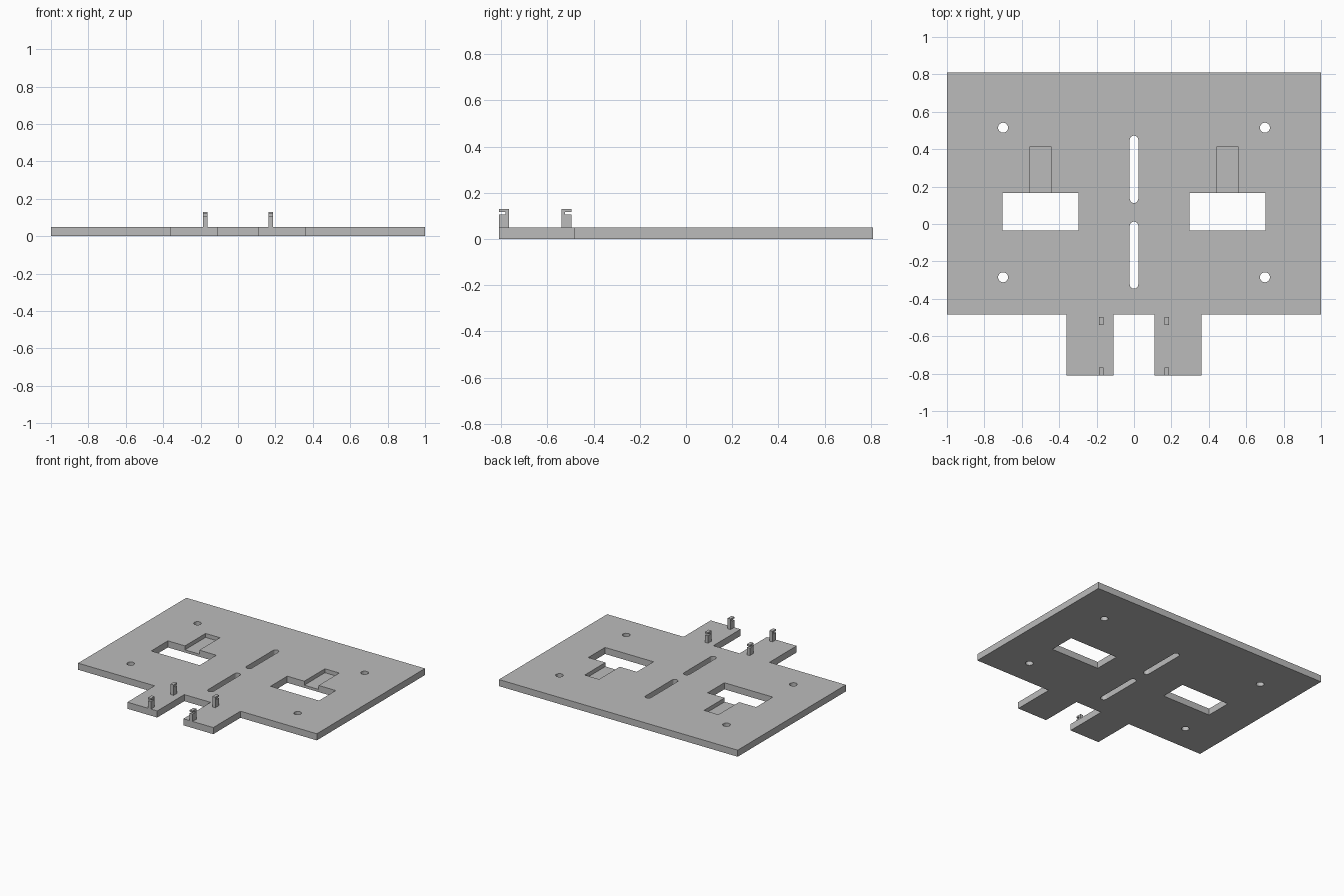
import bpy, bmesh, math

cube = bpy.data.objects.get("Cube")
if cube:
    bpy.data.objects.remove(cube, do_unlink=True)

grey = bpy.data.materials.new("plain_grey")
grey.use_nodes = True
colour = (0.5, 0.5, 0.5, 1)
grey.diffuse_color = colour
grey.node_tree.nodes["Principled BSDF"].inputs["Base Color"].default_value = colour

THICK = 0.05


def prism(name, points, low, high, axis="z"):
    """Extrude an outline along z, or a (y, z) outline along x."""
    place = (lambda p, h: (p[0], p[1], h)) if axis == "z" else (lambda p, h: (h, p[0], p[1]))
    bm = bmesh.new()
    face = bm.faces.new([bm.verts.new(place(p, low)) for p in points])
    shift = (0, 0, high - low) if axis == "z" else (high - low, 0, 0)
    top = bmesh.ops.extrude_face_region(bm, geom=[face])["geom"]
    bmesh.ops.translate(bm, vec=shift, verts=[g for g in top if isinstance(g, bmesh.types.BMVert)])
    bmesh.ops.recalc_face_normals(bm, faces=bm.faces)
    mesh = bpy.data.meshes.new(name)
    bm.to_mesh(mesh)
    bm.free()
    mesh.materials.append(grey)
    obj = bpy.data.objects.new(name, mesh)
    bpy.context.collection.objects.link(obj)
    return obj


def rect(x0, x1, y0, y1):
    return [(x0, y0), (x1, y0), (x1, y1), (x0, y1)]


def slot(x, y0, y1, r, n=8):
    """Outline with round ends; equal ends give a circle."""
    arc = [math.pi * i / n for i in range(n + 1)]
    if y0 == y1:
        arc = arc[:-1]
    return ([(x + r * math.cos(a), y1 + r * math.sin(a)) for a in arc]
            + [(x - r * math.cos(a), y0 - r * math.sin(a)) for a in arc])


def cut(target, outline, low=-0.1):
    cutter = prism("cutter", outline, low, 0.2)
    cutter.hide_render = True
    mod = target.modifiers.new("cut", "BOOLEAN")
    mod.operation = "DIFFERENCE"
    mod.solver = "EXACT"
    mod.object = cutter
    bpy.context.view_layer.objects.active = target
    bpy.ops.object.modifier_apply(modifier=mod.name)
    bpy.data.objects.remove(cutter, do_unlink=True)


# Base plate with two front tabs
half = [(0.11, -0.485), (0.11, -0.81), (0.36, -0.81), (0.36, -0.485), (1, -0.485), (1, 0.81)]
plate = prism("base_plate", half + [(-x, y) for x, y in reversed(half)], 0, THICK)

# Windows, shallow recesses and screw holes on both sides
for s in (-1, 1):
    cut(plate, rect(s * 0.5 - 0.203, s * 0.5 + 0.203, -0.035, 0.165))
    cut(plate, rect(s * 0.5 - 0.06, s * 0.5 + 0.06, 0.1, 0.412), 0.02)
    for y in (0.515, -0.285):
        cut(plate, slot(s * 0.7, y, y, 0.027))

# Two long slots on the centre line
for y0, y1 in ((0.135, 0.45), (-0.323, -0.01)):
    cut(plate, slot(0, y0, y1, 0.023))

# Notched pins: the notch opens outward at the front and back of each pair
for side, s in (("left", 1), ("right", -1)):
    for end, open_y, d in (("front", -0.81, 1), ("rear", -0.496, -1)):
        back_y, notch_y = open_y + d * 0.043, open_y + d * 0.028
        profile = [(open_y, THICK), (back_y, THICK), (back_y, 0.13), (open_y, 0.13),
                   (open_y, 0.118), (notch_y, 0.118), (notch_y, 0.106), (open_y, 0.106)]
        x = s * 0.175
        prism(f"{end}_{side}_pin", profile, x - 0.0125, x + 0.0125, "x")
